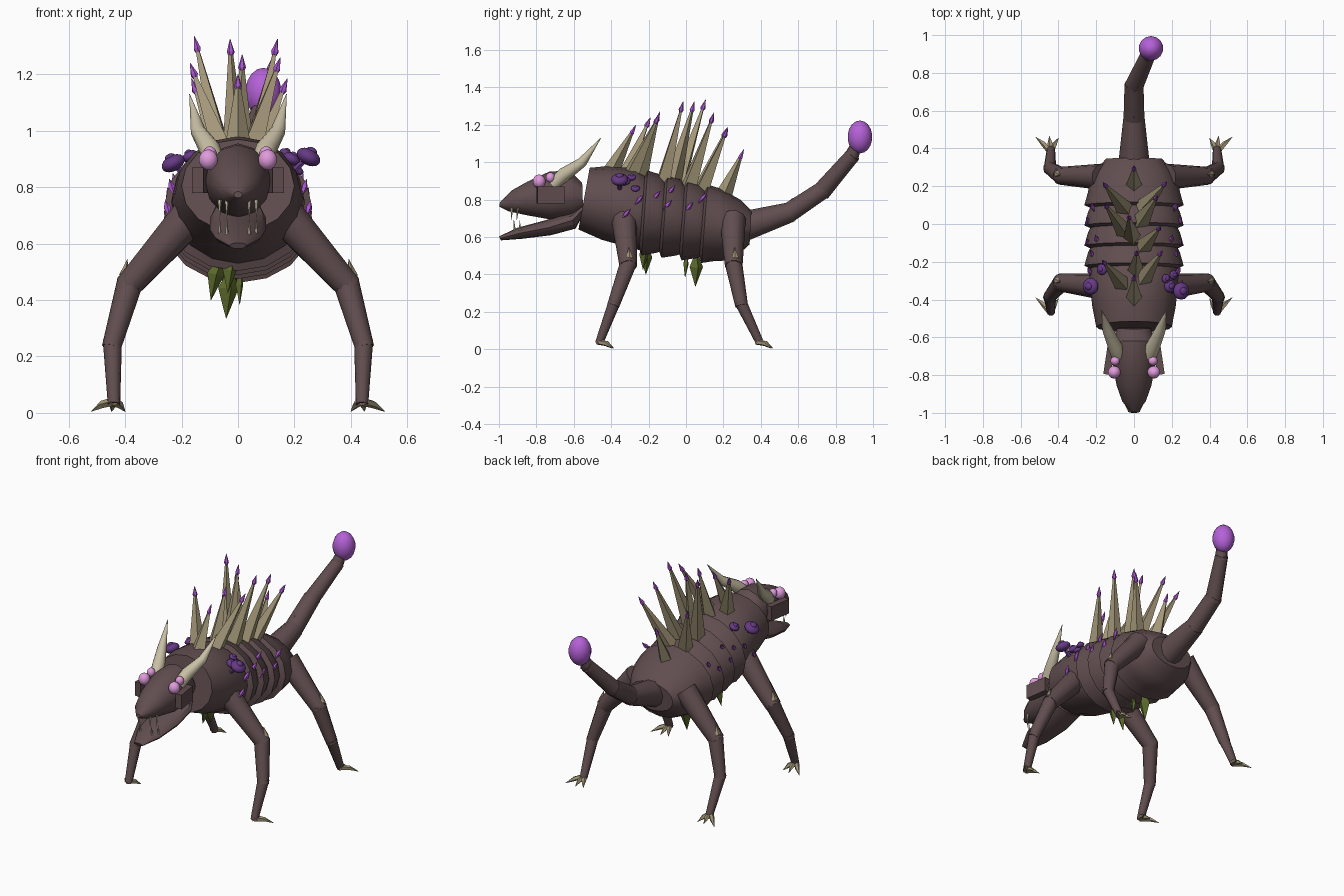
import bpy, bmesh, math
from mathutils import Vector as V, Matrix

cube = bpy.data.objects.get("Cube")
if cube:
    bpy.data.objects.remove(cube)


def material(name, rgb):
    m = bpy.data.materials.new(name)
    m.use_nodes = True
    m.diffuse_color = (*rgb, 1)
    m.node_tree.nodes["Principled BSDF"].inputs["Base Color"].default_value = (*rgb, 1)
    return m


HIDE = material("brown hide", (.12, .075, .078))
SPINE = material("tan spine", (.37, .31, .19))
HORN = material("pale horn", (.58, .52, .37))
PINK = material("pink eye", (.75, .33, .72))
BULB = material("violet bulb", (.46, .12, .68))
TIP = material("violet tip", (.40, .09, .62))
CAP = material("dark purple cap", (.13, .042, .23))
LEAF = material("leaf green", (.11, .15, .025))


def finish(name, bm, mat, smooth=0):
    bmesh.ops.recalc_face_normals(bm, faces=bm.faces)
    me = bpy.data.meshes.new(name)
    bm.to_mesh(me)
    bm.free()
    me.materials.append(mat)
    ob = bpy.data.objects.new(name, me)
    bpy.context.collection.objects.link(ob)
    if smooth:
        bpy.ops.object.select_all(action='DESELECT')
        ob.select_set(True)
        bpy.context.view_layer.objects.active = ob
        bpy.ops.object.shade_smooth_by_angle(angle=math.radians(smooth))


def loft(name, rings, mat, n=12, smooth=0):
    """Skin a list of elliptical rings, each (centre, u axis, v axis)."""
    bm = bmesh.new()
    loops = []
    angles = [math.tau * i / n for i in range(n)]
    for c, u, v in rings:
        loops.append([bm.verts.new(c + u * math.cos(a) + v * math.sin(a)) for a in angles])
    for a, b in zip(loops, loops[1:]):
        for i in range(n):
            bm.faces.new((a[i], a[i - 1], b[i - 1], b[i]))
    bm.faces.new(loops[0])
    bm.faces.new(loops[-1])
    finish(name, bm, mat, smooth)


def hull(name, sections, mat, n=12, smooth=35):
    """Sections along y: top y, top z, bottom y, bottom z, half width."""
    rings = []
    for yt, zt, yb, zb, w in sections:
        top, bottom = V((0, yt, zt)), V((0, yb, zb))
        rings.append(((top + bottom) / 2, V((w, 0, 0)), (top - bottom) / 2))
    loft(name, rings, mat, n, smooth)


def tube(name, pts, radii, mat, n=8, smooth=0):
    pts = [V(p) for p in pts]
    rings = []
    for i, (p, r) in enumerate(zip(pts, radii)):
        t = pts[min(i + 1, len(pts) - 1)] - pts[max(i - 1, 0)]
        q = t.to_track_quat('Z', 'Y')
        rings.append((p, q @ V((r, 0, 0)), q @ V((0, r, 0))))
    loft(name, rings, mat, n, smooth)


def limb(name, pts, radii):
    """Jointed limb: one tapered piece per bone, overlapping at the joints."""
    bones = zip(pts, pts[1:], radii, radii[1:])
    for i, (a, b, ra, rb) in enumerate(bones):
        a, b = V(a), V(b)
        d = (b - a).normalized() * .015
        tube(f"{name}_{i + 1}", [a - d, b + d], [ra, rb], HIDE, 10, 50)


def blob(name, loc, size, mat, tilt=0):
    bm = bmesh.new()
    bmesh.ops.create_uvsphere(bm, u_segments=14, v_segments=9, radius=1)
    bm.transform(Matrix.Translation(loc) @ Matrix.Rotation(tilt, 4, 'Y') @ Matrix.Diagonal((*size, 1)))
    finish(name, bm, mat, 60)


# Body: smooth chest, overlapping ribs, rounded rump
body = [(-.515, .97, -.575, .64, .2), (-.41, .98, -.45, .585, .222), (-.27, .965, -.25, .53, .237)]
for i in range(4):
    y = -.25 + .107 * i
    top, low = .95 - .025 * i, .515 - .014 * i
    body.append((y + .03, top - .02, y, low + .02, .232))
    body.append((y + .045, top + .005, y + .012, low - .012, .263))
    body.append((y + .11, top - .015, y + .09, low, .243))
body += [(.2, .85, .19, .472, .24), (.29, .8, .26, .488, .205), (.35, .74, .34, .56, .15)]
hull("body", body, HIDE, 16)

# Head and open jaw
hull("head", [(-.995, .785, -.998, .762, .015), (-.93, .85, -.95, .738, .062), (-.85, .895, -.86, .718, .092),
              (-.73, .95, -.72, .693, .117), (-.62, .955, -.6, .7, .112), (-.555, .89, -.55, .74, .09)], HIDE)
hull("lower_jaw", [(-1, .603, -.99, .582, .03), (-.9, .65, -.88, .59, .08), (-.75, .69, -.72, .61, .1),
                   (-.62, .735, -.59, .645, .1), (-.55, .78, -.55, .72, .07)], HIDE)

# Tail with bulb
limb("tail", [(0, .3, .655), (0, .55, .73), (0, .73, .85), (.07, .885, 1.03), (.085, .91, 1.09)],
     [.087, .056, .05, .04, .03])
blob("tail_bulb", (.09, .93, 1.135), (.066, .066, .088), BULB)
for y, z in ((.55, .78), (.74, .9)):
    tube("tail_thorn", [(0, y, z - .01), (0, y + .02, z + .03)], [.012, .001], SPINE, 4)

# Paired parts
for side, s in (("left", 1), ("right", -1)):
    # Cheek plate
    bm = bmesh.new()
    bmesh.ops.create_cube(bm, size=1)
    bm.transform(Matrix.Translation((s * .132, -.725, .825)) @ Matrix.Rotation(s * .15, 4, 'Z')
                 @ Matrix.Diagonal((.04, .145, .09, 1)))
    finish("cheek_" + side, bm, HIDE)

    # Eyes and horn
    blob("large_eye_" + side, (s * .105, -.785, .897), (.034, .034, .037), PINK)
    blob("small_eye_" + side, (s * .1, -.725, .918), (.025, .025, .027), PINK)
    tube("horn_" + side, [(s * .08, -.71, .88), (s * .1, -.65, .935), (s * .142, -.555, 1.0), (s * .172, -.455, 1.13)],
         [.036, .038, .027, .001], HORN, 10, 50)

    # Teeth
    for x, y in ((.04, -.93), (.065, -.9)):
        tube("upper_tooth", [(s * x, y, .755), (s * x, y - .005, .69)], [.008, .001], HORN, 5)
        tube("lower_tooth", [(s * x, y + .015, .62), (s * x, y + .01, .69)], [.008, .001], HORN, 5)

    # Legs, knee spurs and backward splayed claws
    for end, hip, knee, shin, foot in (("front", -.33, -.31, -.385, -.46), ("hind", .25, .255, .295, .39)):
        limb(f"{end}_leg_{side}", [(s * .18, hip, .685), (s * .385, knee, .455), (s * .445, shin, .245),
                                   (s * .44, foot, .045)], [.07, .047, .034, .022])
        tube(f"{end}_spur_{side}", [(s * .395, knee, .45), (s * .405, knee + .01, .49), (s * .392, knee + .005, .545)],
             [.02, .019, .001], SPINE, 5)
        for x, reach in ((.52, .07), (.448, .075), (.4, .065)):
            tube(f"{end}_claw_{side}", [(s * .44, foot - .012, .04), (s * (x + .44) / 2, foot + reach / 2, .03),
                                        (s * x, foot + reach, .005)], [.016, .014, .001], SPINE, 5)

    # Violet thorns along the flanks
    for y, z in ((-.32, .725), (-.25, .8), (-.16, .82), (-.08, .85), (.015, .76), (.09, .81), (-.1, .77)):
        x = s * .25 * math.sqrt(1 - ((z - .71 + .06 * y) / .22) ** 2)
        d = V((s * .008, .024, .028))
        p = V((x, y, z))
        tube("flank_thorn", [p - d, p, p + d], [.002, .013, .001], TIP, 5)

# Back spines with violet arrow tips: base, tip
center_spines = [((0, -.4, .95), (0, -.267, 1.2)), ((.01, -.25, .93), (.015, -.14, 1.27)),
                 ((-.01, -.07, .9), (-.028, .045, 1.325)), ((0, .2, .82), (0, .31, 1.07))]
side_spines = [((-.06, -.32, .94), (-.17, -.19, 1.24)), ((.05, -.29, .94), (.15, -.14, 1.26)),
               ((-.05, -.04, .89), (-.155, .105, 1.335)), ((.05, -.12, .9), (.14, -.015, 1.325)),
               ((-.05, .08, .86), (-.165, .22, 1.185)), ((.05, .09, .86), (.175, .225, 1.185)),
               ((.04, .02, .88), (.125, .15, 1.265))]
for base, tip in center_spines + side_spines:
    base, tip = V(base), V(tip)
    d = (tip - base).normalized()
    tube("back_spine", [base - d * .03, tip - d * .02], [.05, .005], SPINE, 4)
    tube("spine_tip", [tip - d * .06, tip - d * .048, tip], [.009, .014, .001], TIP, 6)

# Shoulder growths: domed caps on short stems
for x, y, z, r in ((.25, -.355, .907, .046), (.19, -.33, .9, .033), (.17, -.29, .92, .024), (.21, -.27, .86, .024),
                   (-.23, -.33, .885, .045), (-.17, -.24, .91, .03)):
    tilt = .5 if x > 0 else -.5
    blob("growth_cap", (x, y, z), (r, r, r * .62), CAP, tilt)
    blob("growth_bump", (x + tilt * r * .5, y, z + r * .45), (r * .45, r * .45, r * .3), CAP, tilt)
    tube("growth_stem", [(x * .7, y, z - .07), (x, y, z)], [.014, .01], CAP, 6)

# Hanging belly leaves
for x, y, z, tip, r in ((-.08, -.21, .55, .4, .03), (-.035, .055, .51, .335, .037), (-.03, -.225, .56, .425, .026),
                        (.005, 0, .5, .385, .015)):
    tube("belly_leaf", [(x * .7, y, z), (x, y, z * .6 + tip * .4), (x * 1.2, y - .005, tip)],
         [.008, r, .001], LEAF, 4)
